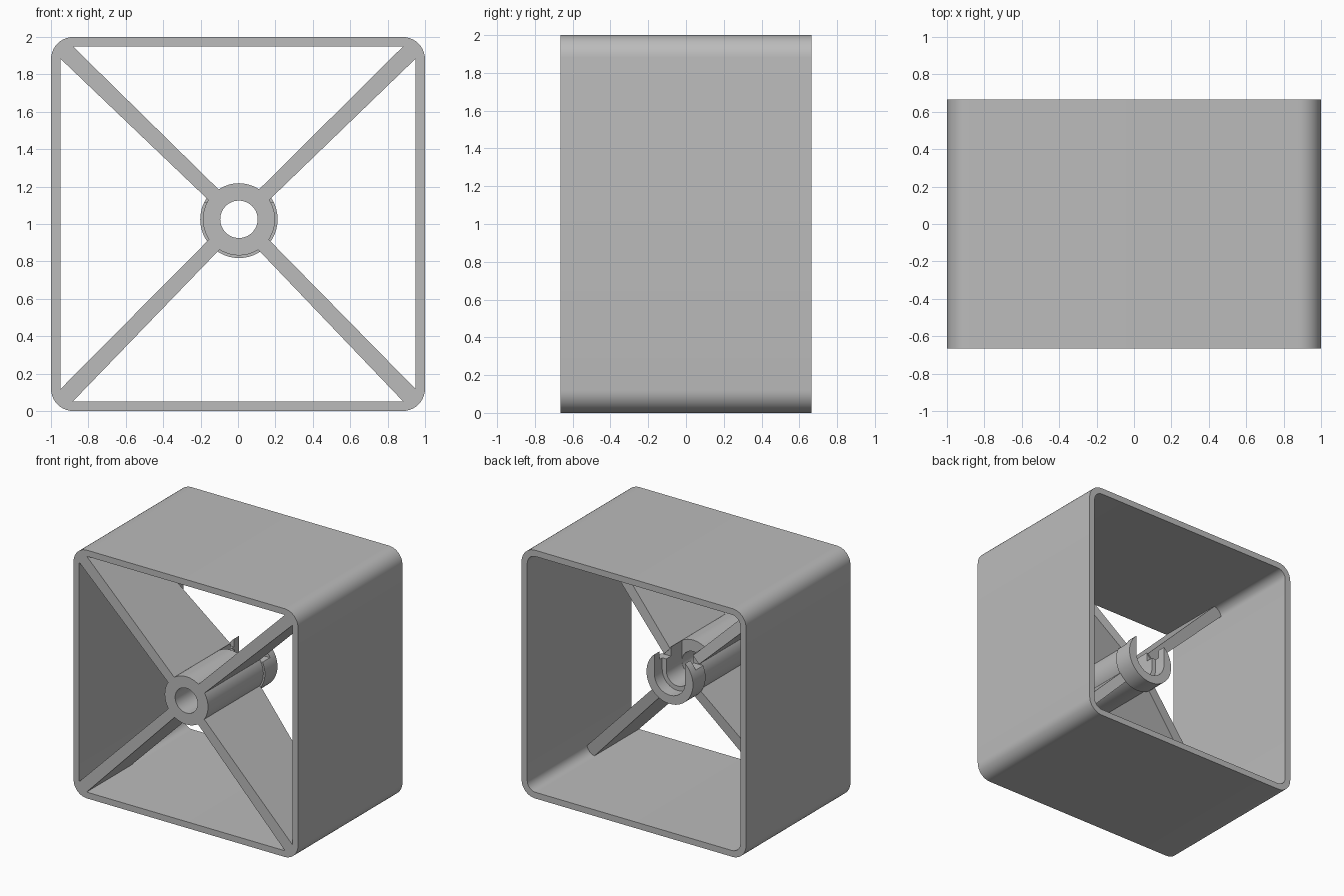
import bpy
import bmesh
from math import sin, cos, pi, radians
from mathutils import Vector

cube = bpy.data.objects.get("Cube")
if cube:
    bpy.data.objects.remove(cube, do_unlink=True)

grey = bpy.data.materials.new("plain_grey")
grey.use_nodes = True
colour = (0.5, 0.5, 0.5, 1)
grey.diffuse_color = colour
grey.node_tree.nodes["Principled BSDF"].inputs["Base Color"].default_value = colour

DEPTH = 0.665
HUB = (0.005, 1.025)


def finish(name, bm):
    bmesh.ops.recalc_face_normals(bm, faces=bm.faces)
    mesh = bpy.data.meshes.new(name)
    bm.to_mesh(mesh)
    bm.free()
    mesh.materials.append(grey)
    obj = bpy.data.objects.new(name, mesh)
    bpy.context.collection.objects.link(obj)
    return obj


def prism(name, outline, y0, y1):
    """Extrude an (x, z) outline from y0 to y1."""
    bm = bmesh.new()
    face = bm.faces.new([bm.verts.new((x, y0, z)) for x, z in outline])
    ext = bmesh.ops.extrude_face_region(bm, geom=[face])
    verts = [v for v in ext["geom"] if isinstance(v, bmesh.types.BMVert)]
    bmesh.ops.translate(bm, verts=verts, vec=(0, y1 - y0, 0))
    return finish(name, bm)


def arc(cx, cz, r, start, end, n):
    return [(cx + r * cos(start + (end - start) * i / n),
             cz + r * sin(start + (end - start) * i / n)) for i in range(n + 1)]


def rounded_square(half, r):
    points = []
    for k, (sx, sz) in enumerate([(1, 1), (-1, 1), (-1, -1), (1, -1)]):
        points += arc(sx * (half - r), 1 + sz * (half - r), r,
                      k * pi / 2, (k + 1) * pi / 2, 10)
    return points


def circle(r):
    return arc(*HUB, r, 0, 2 * pi, 48)[:-1]


def u_shape(r):
    """Half-round bottom with straight sides running out of the top."""
    x, z = HUB
    return arc(x, z, r, pi, 2 * pi, 24) + [(x + r, z + 0.4), (x - r, z + 0.4)]


def cut(obj, *cutters):
    for cutter in cutters:
        mod = obj.modifiers.new("cut", "BOOLEAN")
        mod.operation = "DIFFERENCE"
        mod.solver = "EXACT"
        mod.object = cutter
        bpy.context.view_layer.objects.active = obj
        bpy.ops.object.modifier_apply(modifier=mod.name)


# Square outer shell, open at front and back
shell = prism("outer_shell", rounded_square(1, 0.12), -DEPTH, DEPTH)
opening = prism("shell_cutter", rounded_square(0.95, 0.075), -1, 1)
cut(shell, opening)

# Hub tube and its larger rear collar
tube = prism("hub_tube", circle(0.193), -DEPTH, 0.04)
collar = prism("rear_collar", circle(0.207), 0.04, 0.2)

# Bore, open slot along the top and wider rear cradle
x, z = HUB
bore = prism("bore_cutter", circle(0.1), -1, 1)
slot = prism("slot_cutter", u_shape(0.101), -0.1, 1)
cradle = prism("cradle_cutter", u_shape(0.137), 0.1, 1)
notch = prism("notch_cutter", [(x - 0.4, z + 0.09), (x + 0.4, z + 0.09),
                               (x + 0.4, z + 0.4), (x - 0.4, z + 0.4)], 0.03, 0.135)
cut(tube, bore, slot)
cut(collar, slot, cradle, notch)
for helper in (opening, bore, slot, cradle, notch):
    bpy.data.objects.remove(helper, do_unlink=True)


# Four deep spokes from the hub to the shell corners
def spoke(name, sx, sz):
    centre = Vector((x, 0, z))
    corner = Vector((sx * 0.935, 0, 1 + sz * 0.935))
    along = (corner - centre).normalized()
    side = Vector((along.z, 0, -along.x))
    bm = bmesh.new()
    for point, half, back in ((centre + along * 0.18, 0.039, 0.05),
                              (corner, 0.047, -0.1)):
        for s in (-1, 1):
            for y in (-DEPTH, back):
                bm.verts.new(point + side * s * half + Vector((0, y, 0)))
    bmesh.ops.convex_hull(bm, input=bm.verts)
    return finish(name, bm)


for sx, side_name in ((1, "left"), (-1, "right")):
    for sz, level in ((1, "upper"), (-1, "lower")):
        spoke(f"{level}_{side_name}_spoke", sx, sz)

# Smooth rounded surfaces while keeping edges sharp
bpy.ops.object.select_all(action="DESELECT")
for obj in (shell, tube, collar):
    obj.select_set(True)
bpy.context.view_layer.objects.active = shell
bpy.ops.object.shade_smooth_by_angle(angle=radians(30))
